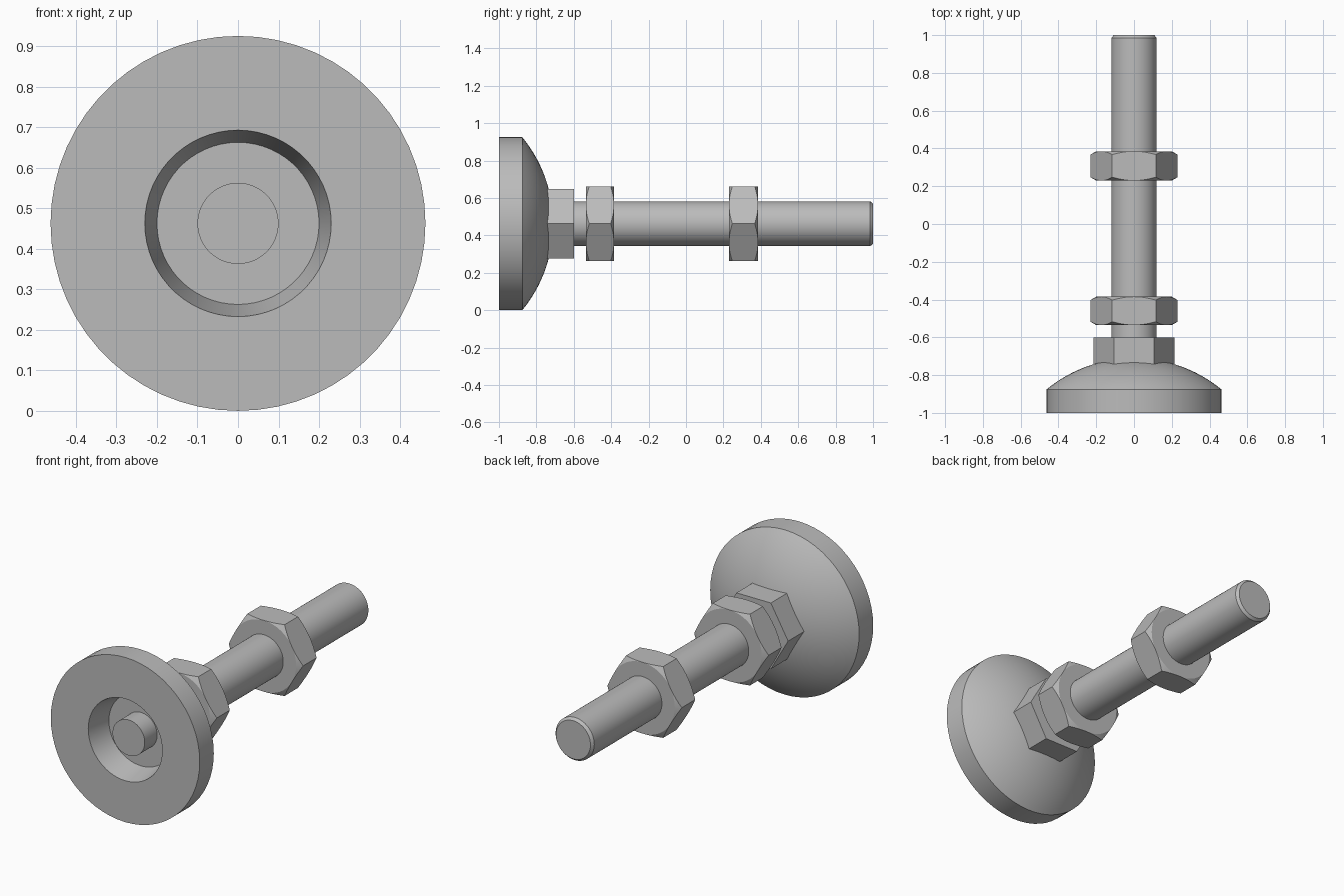
import bpy, bmesh, math

AXIS_Z = 0.4625
SEGMENTS = 60

cube = bpy.data.objects.get("Cube")
if cube:
    bpy.data.objects.remove(cube, do_unlink=True)

steel = bpy.data.materials.new("grey_steel")
steel.use_nodes = True
GREY = (0.5, 0.5, 0.5, 1)
steel.diffuse_color = GREY
steel.node_tree.nodes["Principled BSDF"].inputs["Base Color"].default_value = GREY


def turn(name, profile, sides=SEGMENTS, angle=25):
    """Turned solid about the y axis; profile(a) gives (radius, y) points, end to end."""
    bm = bmesh.new()
    rings = []
    for i in range(sides):
        a = 2 * math.pi * i / sides
        rings.append([bm.verts.new((r * math.cos(a), y, AXIS_Z + r * math.sin(a)))
                      for r, y in profile(a)])
    for i, ring in enumerate(rings):
        after = rings[(i + 1) % sides]
        for k in range(len(ring) - 1):
            bm.faces.new((ring[k], ring[k + 1], after[k + 1], after[k]))
    # Flat caps at both ends
    bm.faces.new([ring[0] for ring in rings])
    bm.faces.new([ring[-1] for ring in rings])
    bmesh.ops.remove_doubles(bm, verts=bm.verts, dist=0.0002)
    bmesh.ops.recalc_face_normals(bm, faces=bm.faces)
    mesh = bpy.data.meshes.new(name)
    bm.to_mesh(mesh)
    bm.free()
    mesh.materials.append(steel)
    obj = bpy.data.objects.new(name, mesh)
    bpy.context.collection.objects.link(obj)
    bpy.ops.object.select_all(action="DESELECT")
    obj.select_set(True)
    bpy.context.view_layer.objects.active = obj
    bpy.ops.object.shade_smooth_by_angle(angle=math.radians(angle))
    return obj


# Foot: tapered recess, flat rim, straight side and spherical back
DOME_R, FOOT_R, DOME_Y = 0.73, AXIS_Z, -1.44
start = math.asin(FOOT_R / DOME_R)
dome = [(DOME_R * math.sin(start * t), DOME_Y + DOME_R * math.cos(start * t))
        for t in [1 - k / 16 for k in range(16)]]
foot = [(0.2, -0.86), (0.23, -1), (FOOT_R, -1)] + dome
turn("foot", lambda a: foot)

# Pin end standing in the recess
turn("pin", lambda a: [(0.1, -0.97), (0.1, -0.8)])

# Hexagonal neck, flats facing up and down
turn("neck", lambda a: [(0.214, -0.78), (0.214, -0.6)], sides=6)

# Rod with a chamfered tip
turn("rod", lambda a: [(0.12, -0.7), (0.12, 0.985), (0.107, 1)])


def nut(name, front, back, flat=0.2):
    """Hexagonal nut whose corners are cut by a cone at both ends."""
    def profile(a):
        r = flat / math.cos(a % (math.pi / 3) - math.pi / 6)
        drop = (r - flat) * math.tan(math.radians(30))
        return [(flat, front), (r, front + drop), (r, back - drop), (flat, back)]
    turn(name, profile)


nut("lower_nut", -0.535, -0.385)
nut("upper_nut", 0.23, 0.385)
